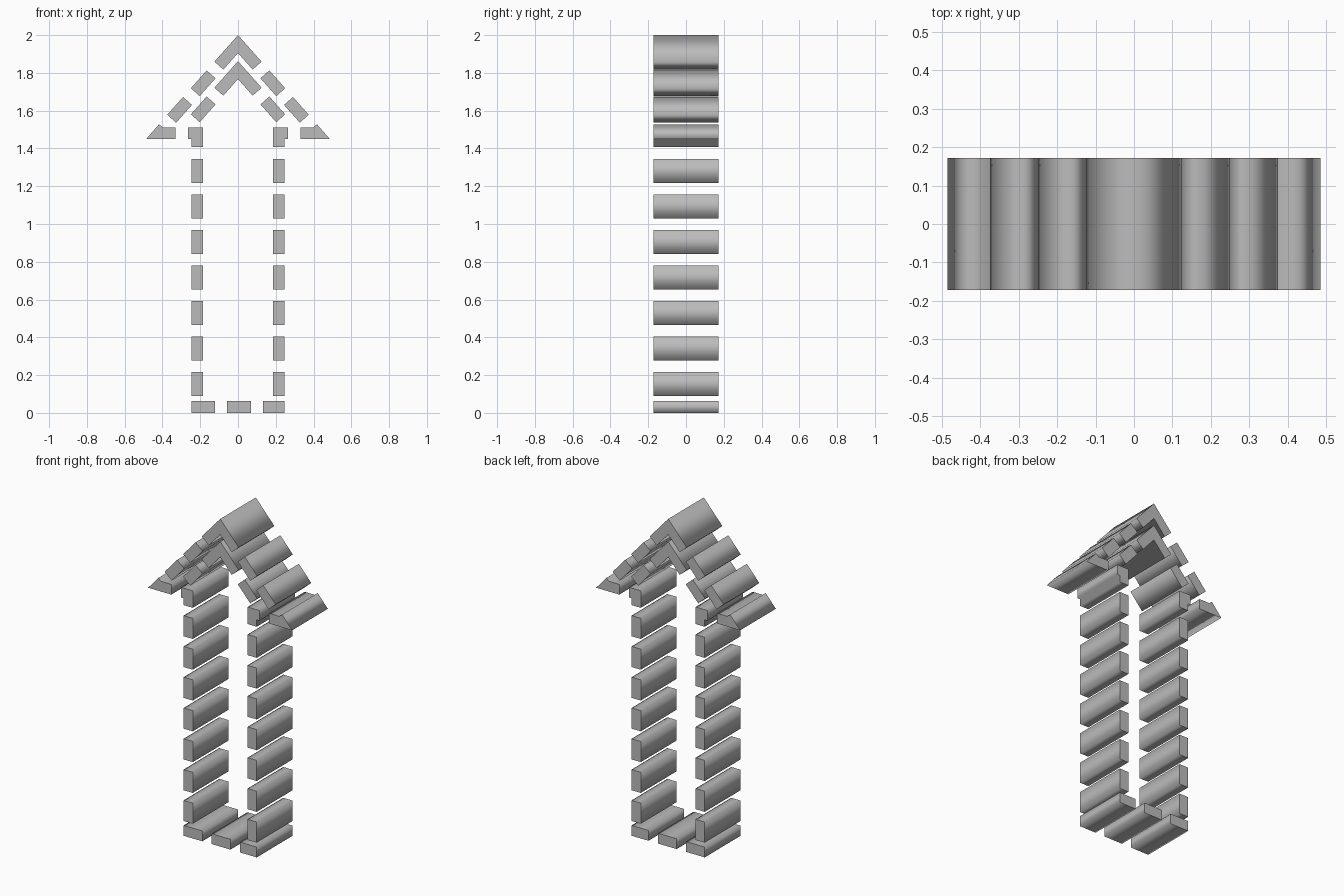
import bpy, bmesh
from mathutils import Vector

cube = bpy.data.objects.get("Cube")
if cube:
    bpy.data.objects.remove(cube, do_unlink=True)

HALF_DEPTH = 0.172
THICK = 0.063
DASH = 0.126
PITCH = 0.188

grey = bpy.data.materials.new("plain grey")
grey.use_nodes = True
grey.diffuse_color = (0.5, 0.5, 0.5, 1)
grey.node_tree.nodes["Principled BSDF"].inputs["Base Color"].default_value = (0.5, 0.5, 0.5, 1)


def prism(name, outline):
    """Extrude an x-z outline through the depth; soft sides, crisp flat caps."""
    bm = bmesh.new()
    cap = bm.faces.new([bm.verts.new((x, -HALF_DEPTH, z)) for x, z in outline])
    ext = bmesh.ops.extrude_face_region(bm, geom=[cap], use_keep_orig=True)
    moved = [g for g in ext["geom"] if isinstance(g, bmesh.types.BMVert)]
    bmesh.ops.translate(bm, verts=moved, vec=(0, 2 * HALF_DEPTH, 0))
    bmesh.ops.recalc_face_normals(bm, faces=bm.faces)
    for f in bm.faces:
        f.smooth = abs(f.normal.y) < 0.5
    for e in bm.edges:
        a, b = e.verts
        e.smooth = abs(a.co.y - b.co.y) > 0.01
    mesh = bpy.data.meshes.new(name)
    bm.to_mesh(mesh)
    bm.free()
    mesh.materials.append(grey)
    obj = bpy.data.objects.new(name, mesh)
    bpy.context.collection.objects.link(obj)
    return obj


def pair(name, outline):
    """Left (+x) part and its mirror image."""
    prism("left_" + name, outline)
    prism("right_" + name, [(-x, z) for x, z in outline])


def rect(x0, x1, z0, z1):
    return [(x0, z0), (x1, z0), (x1, z1), (x0, z1)]


# Bottom row of dashes
for name, x0, x1 in (("right", -0.247, -0.121), ("middle", -0.057, 0.069), ("left", 0.133, 0.247)):
    prism(name + "_base_dash", rect(x0, x1, 0, THICK))

# Upright shaft dashes
for i in range(7):
    z = 0.09 + i * PITCH
    pair(f"shaft_dash_{i + 1}", rect(0.185, 0.247, z, z + DASH))

# Corner where shaft meets the arrow head
pair("shaft_corner", [(0.185, 1.408), (0.247, 1.408), (0.247, 1.45),
                      (0.265, 1.45), (0.265, 1.512), (0.185, 1.512)])

# Sloping rows of the head
down = Vector((0.664, -0.748))
inward = Vector((-0.748, -0.664)) * THICK


def head_row(name, peak, dashes):
    top = Vector((0, peak))
    end = top + down * PITCH
    inner = end + inward
    prism(name + "_peak", [top, end, inner, (0, peak - THICK / down.x),
                           (-inner.x, inner.y), (-end.x, end.y)])
    for i in range(1, dashes + 1):
        b = top + down * PITCH * (i + 1)
        a = b - down * DASH
        pair(f"{name}_dash_{i}", [a, b, b + inward, a + inward])


head_row("outer_head", 2.0, 2)
head_row("inner_head", 1.862, 1)

# Pointed barbs of the head
pair("head_barb", [(0.33, 1.45), (0.486, 1.45), (0.418, 1.528), (0.399, 1.512), (0.33, 1.512)])
